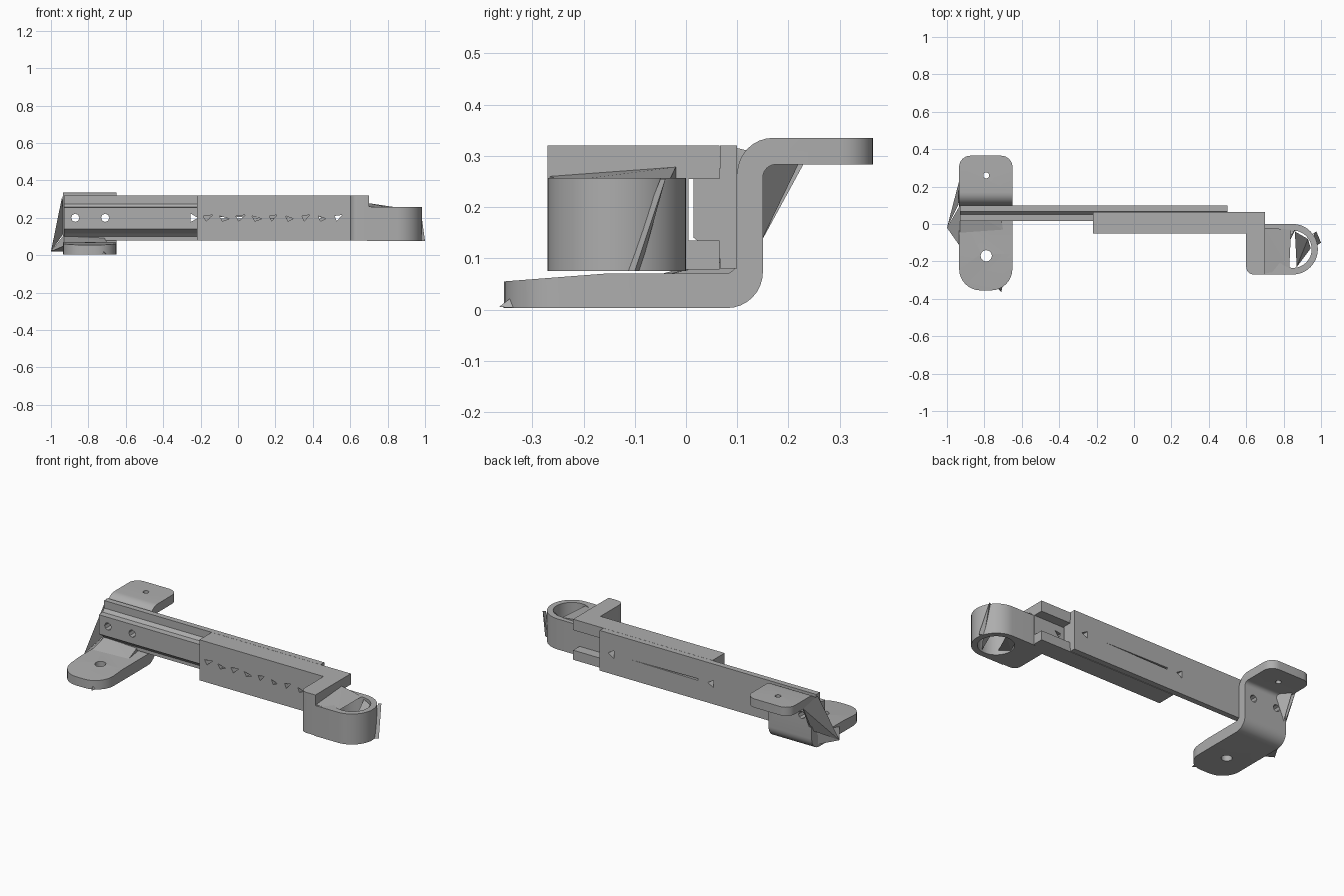
import bpy, bmesh, math
from mathutils import Vector

if "Cube" in bpy.data.objects:
    bpy.data.objects.remove(bpy.data.objects["Cube"])

GREY = (0.42, 0.42, 0.42, 1)
metal = bpy.data.materials.new("plain_grey")
metal.use_nodes = True
metal.diffuse_color = GREY
metal.node_tree.nodes["Principled BSDF"].inputs["Base Color"].default_value = GREY


def finish(name, bm):
    bmesh.ops.recalc_face_normals(bm, faces=bm.faces[:])
    mesh = bpy.data.meshes.new(name)
    bm.to_mesh(mesh)
    bm.free()
    mesh.materials.append(metal)
    ob = bpy.data.objects.new(name, mesh)
    bpy.context.collection.objects.link(ob)
    return ob


def prism(name, outline, axis, lo, hi):
    """Extrude a 2D outline along x (y,z), y (x,z) or z (x,y)."""
    bm = bmesh.new()
    place = {"x": lambda a, b: (lo, a, b), "y": lambda a, b: (a, lo, b),
             "z": lambda a, b: (a, b, lo)}[axis]
    step = Vector([(hi - lo) * (axis == k) for k in "xyz"])
    face = bm.faces.new([bm.verts.new(place(*p)) for p in outline])
    out = bmesh.ops.extrude_face_region(bm, geom=[face])["geom"]
    bmesh.ops.translate(bm, vec=step, verts=[v for v in out if isinstance(v, bmesh.types.BMVert)])
    return finish(name, bm)


def hull(name, points):
    bm = bmesh.new()
    bmesh.ops.convex_hull(bm, input=[bm.verts.new(p) for p in points])
    return finish(name, bm)


def arc(cx, cy, r, start, end, n=8):
    steps = [math.radians(start + (end - start) * i / n) for i in range(n + 1)]
    return [(cx + r * math.cos(t), cy + r * math.sin(t)) for t in steps]


def circle(cx, cy, r, n=24):
    return arc(cx, cy, r, 0, 360, n)[:-1]


def rect(a0, a1, b0, b1):
    return [(a0, b0), (a1, b0), (a1, b1), (a0, b1)]


def combine(target, others, operation="DIFFERENCE"):
    for other in others:
        mod = target.modifiers.new("bool", "BOOLEAN")
        mod.operation, mod.object, mod.solver = operation, other, "EXACT"
        dg = bpy.context.evaluated_depsgraph_get()
        mesh = bpy.data.meshes.new_from_object(target.evaluated_get(dg))
        target.modifiers.clear()
        target.data = mesh
        bpy.data.objects.remove(other)


# Z-shaped mounting bracket with rounded flange ends
profile = ([(-0.355, 0.003)] + arc(0.08, 0.073, 0.07, -90, 0)
           + arc(0.175, 0.258, 0.025, 180, 90) + [(0.365, 0.283), (0.365, 0.335)]
           + arc(0.17, 0.265, 0.07, 90, 180) + arc(0.075, 0.095, 0.025, 0, -90)
           + [(-0.16, 0.07), (-0.355, 0.055)])
bracket = prism("mounting_bracket", profile, "x", -0.94, -0.64)
plan = (arc(-0.82, -0.24, 0.115, 180, 270) + arc(-0.765, -0.24, 0.115, 270, 360)
        + arc(-0.71, 0.305, 0.06, 0, 90) + arc(-0.875, 0.305, 0.06, 90, 180))
combine(bracket, [prism("plan", plan, "z", -0.1, 0.5)], "INTERSECT")
combine(bracket, [prism("hole", circle(-0.79, -0.17, 0.03), "z", -0.1, 0.15),
                  prism("hole", circle(-0.79, 0.26, 0.016), "z", 0.2, 0.5)]
        + [prism("hole", circle(x, 0.2, 0.022, 8), "y", -0.2, 0.3) for x in (-0.87, -0.71)])

# Rail: back plate with a tongue along the front
tongue = [(0.1, 0.08), (0.1, 0.32), (0.066, 0.32), (0.066, 0.275), (0.05, 0.257),
          (0.015, 0.255), (0.015, 0.14), (0.05, 0.115), (0.066, 0.1), (0.066, 0.08)]
rail = prism("rail", tongue, "x", -0.93, 0.5)
combine(rail, [prism("hole", circle(x, 0.2, 0.022, 8), "y", -0.1, 0.2) for x in (-0.87, -0.71)]
        + [prism("hole", circle(x, 0.2, 0.026, 3), "y", -0.1, 0.2) for x in (-0.24, 0.42)]
        + [prism("slot", [(-0.15, 0.195), (0.3, 0.2), (-0.15, 0.205)], "y", 0, 0.2)])

# Slider: sleeve with a channel at the back and a row of small holes
slider = prism("slider", rect(-0.05, 0.065, 0.078, 0.32), "x", -0.22, 0.7)
combine(slider, [prism("channel", rect(0.005, 0.2, 0.135, 0.255), "x", -0.3, 0.8)])
for i in range(9):
    x = -0.16 + 0.087 * i
    s = 0.026 if i < 4 else 0.02
    tri = [(x - s, 0.21), (x + s, 0.215 - 0.02 * (i % 2)), (x - s * 0.4, 0.182)]
    combine(slider, [prism("hole", tri, "y", -0.2, 0.0055)])

# Arm turning forward from the slider
arm_plan = [(0.6, 0.06)] + arc(0.64, -0.23, 0.04, 180, 270, 6) + [(0.7, -0.27), (0.7, 0.06)]
arm = prism("slider_arm", arm_plan, "z", 0.078, 0.32)
combine(arm, [prism("channel", rect(0.005, 0.2, 0.135, 0.255), "x", 0.5, 0.8)])

# Round cup with a through hole
cup = prism("cup", [(0.69, -0.27)] + arc(0.848, -0.135, 0.135, -90, 90, 24) + [(0.69, 0.0)],
            "z", 0.075, 0.257)
combine(cup, [prism("bore", circle(0.85, -0.135, 0.1, 32), "z", 0, 0.4)])
hull("cup_cover", [(0.7, -0.265, 0.25), (0.7, -0.02, 0.25), (0.7, -0.02, 0.278),
                   (0.84, -0.03, 0.257), (0.81, -0.1, 0.25), (0.83, -0.24, 0.25),
                   (0.7, -0.265, 0.26)])
hull("cup_inner_web", [(0.86, -0.04, 0.25), (0.93, -0.08, 0.25), (0.945, -0.13, 0.09),
                       (0.87, -0.23, 0.08), (0.89, -0.2, 0.09)])
hull("cup_lower_web", [(0.75, -0.13, 0.08), (0.78, -0.06, 0.08), (0.86, -0.035, 0.09),
                       (0.78, -0.2, 0.1), (0.8, -0.1, 0.12)])
hull("cup_seam", [(0.97, -0.12, 0.075), (1.0, -0.1, 0.075), (0.97, -0.09, 0.075),
                  (0.975, -0.04, 0.255), (0.96, -0.05, 0.255)])

# Gusset webs around the bracket
tip = (-1.0, -0.02, 0.02)
hull("side_web_upper", [tip, (-0.94, 0.1, 0.315), (-0.935, 0.23, 0.285), (-0.93, 0.14, 0.12)])
hull("side_web_lower", [tip, (-0.93, -0.12, 0.05), (-0.93, 0.1, 0.11), (-0.93, 0.1, 0.02)])
hull("floor_web", [(-0.93, -0.12, 0.05), (-0.93, 0.1, 0.11), (-0.72, 0.1, 0.1),
                   (-0.7, -0.03, 0.07), (-0.93, 0.1, 0.05), (-0.72, 0.1, 0.05)])
hull("upper_flange_web", [(-0.92, 0.22, 0.285), (-0.92, 0.15, 0.283), (-0.92, 0.145, 0.13),
                          (-0.86, 0.15, 0.283)])
hull("flange_spike", [(-0.71, -0.365, 0.005), (-0.74, -0.33, 0.003), (-0.7, -0.32, 0.003),
                      (-0.72, -0.335, 0.028)])

# Smooth the curved surfaces, keep the edges crisp
for ob in (bracket, cup, arm):
    bpy.ops.object.select_all(action="DESELECT")
    ob.select_set(True)
    bpy.context.view_layer.objects.active = ob
    bpy.ops.object.shade_smooth_by_angle(angle=math.radians(25))
